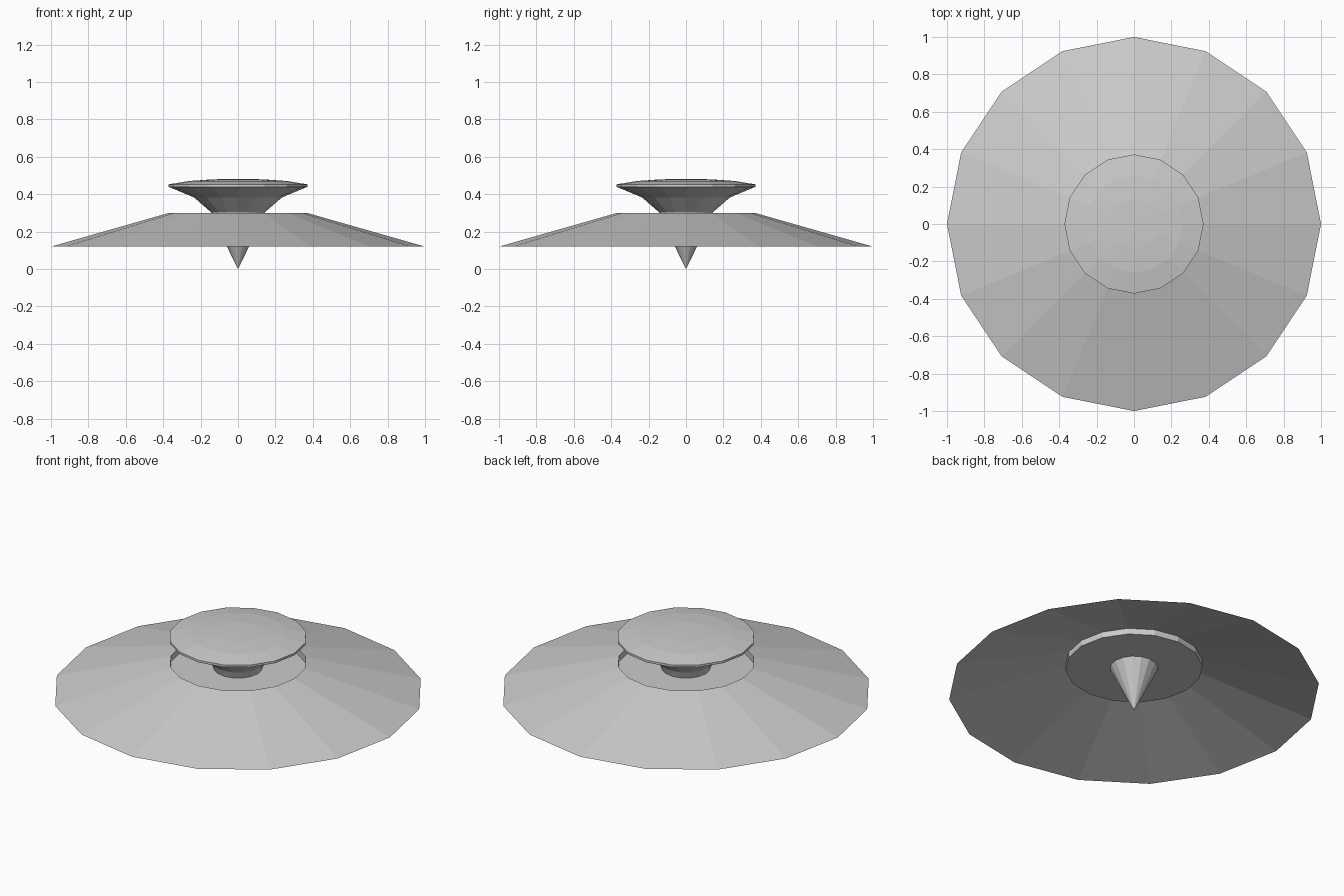
import bpy, bmesh
from math import cos, sin, tau

cube = bpy.data.objects.get("Cube")
if cube:
    bpy.data.objects.remove(cube)

SIDES = 16

grey = bpy.data.materials.new("plain_grey")
grey.use_nodes = True
grey.diffuse_color = (0.6, 0.6, 0.6, 1)
grey.node_tree.nodes["Principled BSDF"].inputs["Base Color"].default_value = (0.6, 0.6, 0.6, 1)


def lathe(name, profile):
    """Turn (radius, height) points around z; a zero radius makes a tip."""
    bm = bmesh.new()
    rings = []
    for r, z in profile:
        if r == 0:
            rings.append([bm.verts.new((0, 0, z))] * SIDES)
        else:
            rings.append([bm.verts.new((r * cos(tau * i / SIDES), r * sin(tau * i / SIDES), z))
                          for i in range(SIDES)])
    for low, high in zip(rings, rings[1:]):
        for i in range(SIDES):
            j = (i + 1) % SIDES
            corners = dict.fromkeys((low[i], low[j], high[j], high[i]))
            bm.faces.new(list(corners))
    mesh = bpy.data.meshes.new(name)
    bm.to_mesh(mesh)
    bm.free()
    mesh.materials.append(grey)
    obj = bpy.data.objects.new(name, mesh)
    bpy.context.collection.objects.link(obj)
    return obj


# Wide sloping skirt, open underneath
lathe("skirt", [(1, 0.12), (0.37, 0.30)])

# Shallow recessed pan, its wall facing outward below the skirt
lathe("recessed_pan", [(0.13, 0.265), (0.37, 0.265), (0.37, 0.30)])

# Pointed spike under the pan
lathe("lower_spike", [(0, 0), (0.13, 0.265)])

# Flared neck, thin rim and low dome of the upper disc
lathe("flared_neck", [(0.13, 0.265), (0.145, 0.305), (0.235, 0.383), (0.372, 0.44)])
lathe("disc_rim", [(0.372, 0.44), (0.372, 0.453)])
lathe("disc_dome", [(0.372, 0.453), (0.26, 0.471), (0.13, 0.48), (0, 0.482)])
